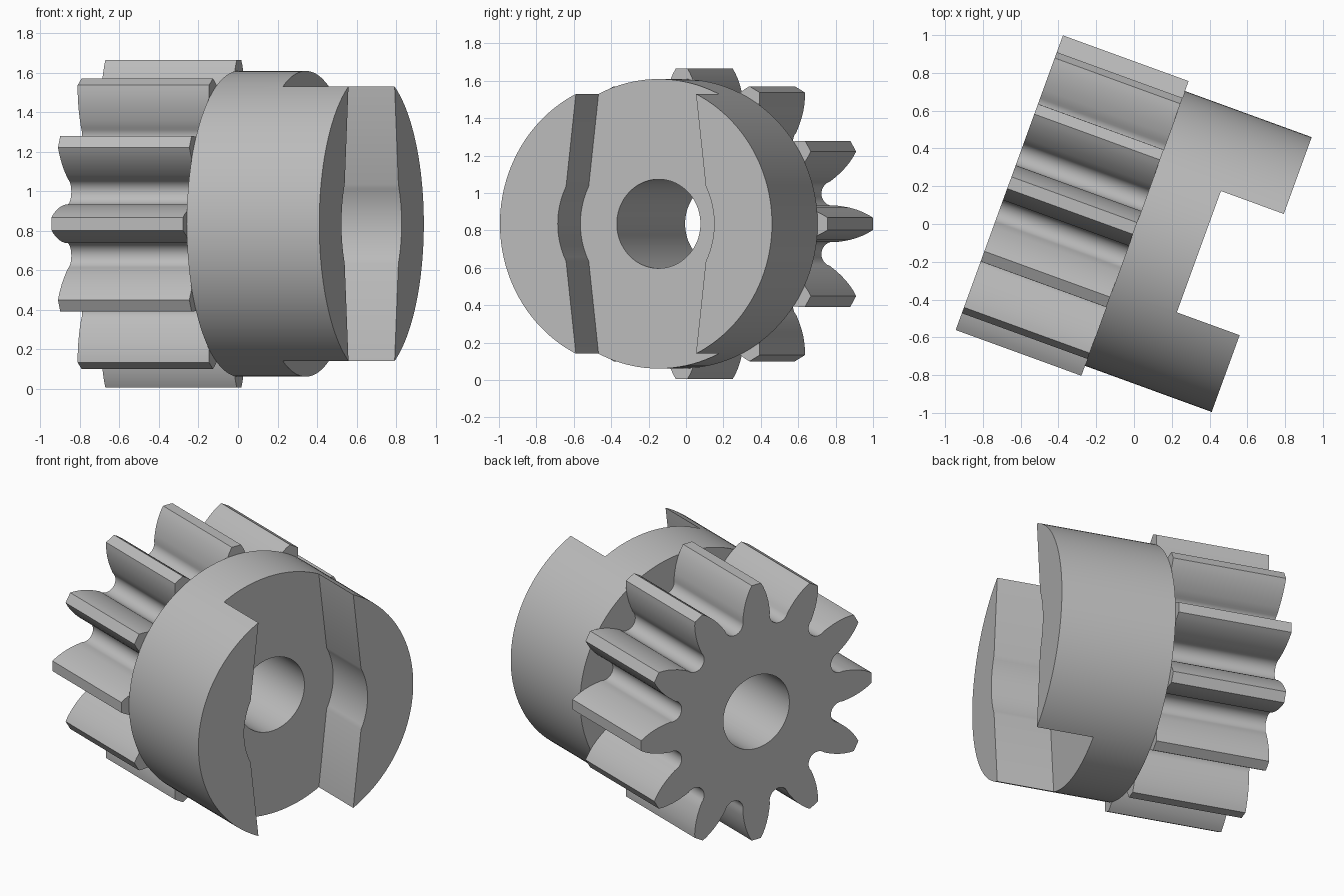
import bpy
import bmesh
from math import sin, cos, pi, radians, asin, sqrt

if "Cube" in bpy.data.objects:
    bpy.data.objects.remove(bpy.data.objects["Cube"], do_unlink=True)

TEETH = 12
AXIS_TURN = radians(-20)
CENTRE = (-0.007, -0.019, 0.835)
BACK, JOINT, FLOOR, FRONT = -0.695, 0.013, 0.373, 0.727
HUB_R, BORE_R = 0.774, 0.238

steel = bpy.data.materials.new("plain grey")
steel.use_nodes = True
GREY = (0.5, 0.5, 0.5, 1)
steel.diffuse_color = GREY
steel.node_tree.nodes["Principled BSDF"].inputs["Base Color"].default_value = GREY


def prism(name, outline, x0, x1):
    """Extrude a closed (y, z) outline along the shaft axis."""
    bm = bmesh.new()
    face = bm.faces.new([bm.verts.new((x0, y, z)) for y, z in outline])
    ext = bmesh.ops.extrude_face_region(bm, geom=[face])
    moved = [v for v in ext["geom"] if isinstance(v, bmesh.types.BMVert)]
    bmesh.ops.translate(bm, verts=moved, vec=(x1 - x0, 0, 0))
    bmesh.ops.recalc_face_normals(bm, faces=bm.faces)
    mesh = bpy.data.meshes.new(name)
    bm.to_mesh(mesh)
    bm.free()
    mesh.materials.append(steel)
    obj = bpy.data.objects.new(name, mesh)
    bpy.context.collection.objects.link(obj)
    obj.location = CENTRE
    obj.rotation_euler.z = AXIS_TURN
    return obj


def circle(r, n):
    return [(r * cos(2 * pi * i / n), r * sin(2 * pi * i / n)) for i in range(n)]


def cut(obj, cutters):
    """Subtract the cutters, then smooth the curved walls."""
    bpy.ops.object.select_all(action="DESELECT")
    bpy.context.view_layer.objects.active = obj
    obj.select_set(True)
    for c in cutters:
        mod = obj.modifiers.new("cut", "BOOLEAN")
        mod.operation, mod.solver, mod.object = "DIFFERENCE", "EXACT", c
        bpy.ops.object.modifier_apply(modifier=mod.name)
    bpy.ops.object.shade_smooth_by_angle(angle=radians(25))


def gear_outline():
    """Rounded flanks with a flat tip, joined by round root pockets."""
    flank = [(0.83, 0.033), (0.805, 0.048), (0.775, 0.062), (0.74, 0.075),
             (0.70, 0.086), (0.66, 0.093)]
    half = pi / TEETH
    pocket_r, pocket_c = 0.066, 0.625
    pocket = []
    for i in range(13):
        t = pi * i / 12
        u, v = pocket_c - pocket_r * sin(t), -pocket_r * cos(t)
        pocket.append((u * cos(half) - v * sin(half), u * sin(half) + v * cos(half)))
    tooth = [(u, -v) for u, v in reversed(flank)] + flank + pocket
    pts = []
    for k in range(TEETH):
        c, s = cos(2 * half * k), sin(2 * half * k)
        pts += [(u * c - v * s, u * s + v * c) for u, v in tooth]
    return pts


def slot_outline():
    """Tapered slot that bulges into an arc around the bore."""
    r, kink = 0.445, 0.2
    a = asin(kink / r)
    arc = [(r * cos(a * i / 8), r * sin(a * i / 8)) for i in range(-8, 9)]
    edge = sqrt(r * r - kink * kink) - 0.113 * 0.7
    right = [(edge, -0.9)] + arc + [(edge, 0.9)]
    return right + [(-y, -z) for y, z in right]


# Cutters
bore = prism("bore_cutter", circle(BORE_R, 96), BACK - 0.2, FRONT + 0.2)
slot = prism("slot_cutter", slot_outline(), FLOOR, FRONT + 0.2)

# Toothed gear and the slotted coupling hub
gear = prism("pinion_gear", gear_outline(), BACK, JOINT)
hub = prism("coupling_hub", circle(HUB_R, 128), JOINT, FRONT)
cut(gear, [bore])
cut(hub, [bore, slot])

for helper in (bore, slot):
    bpy.data.objects.remove(helper, do_unlink=True)
